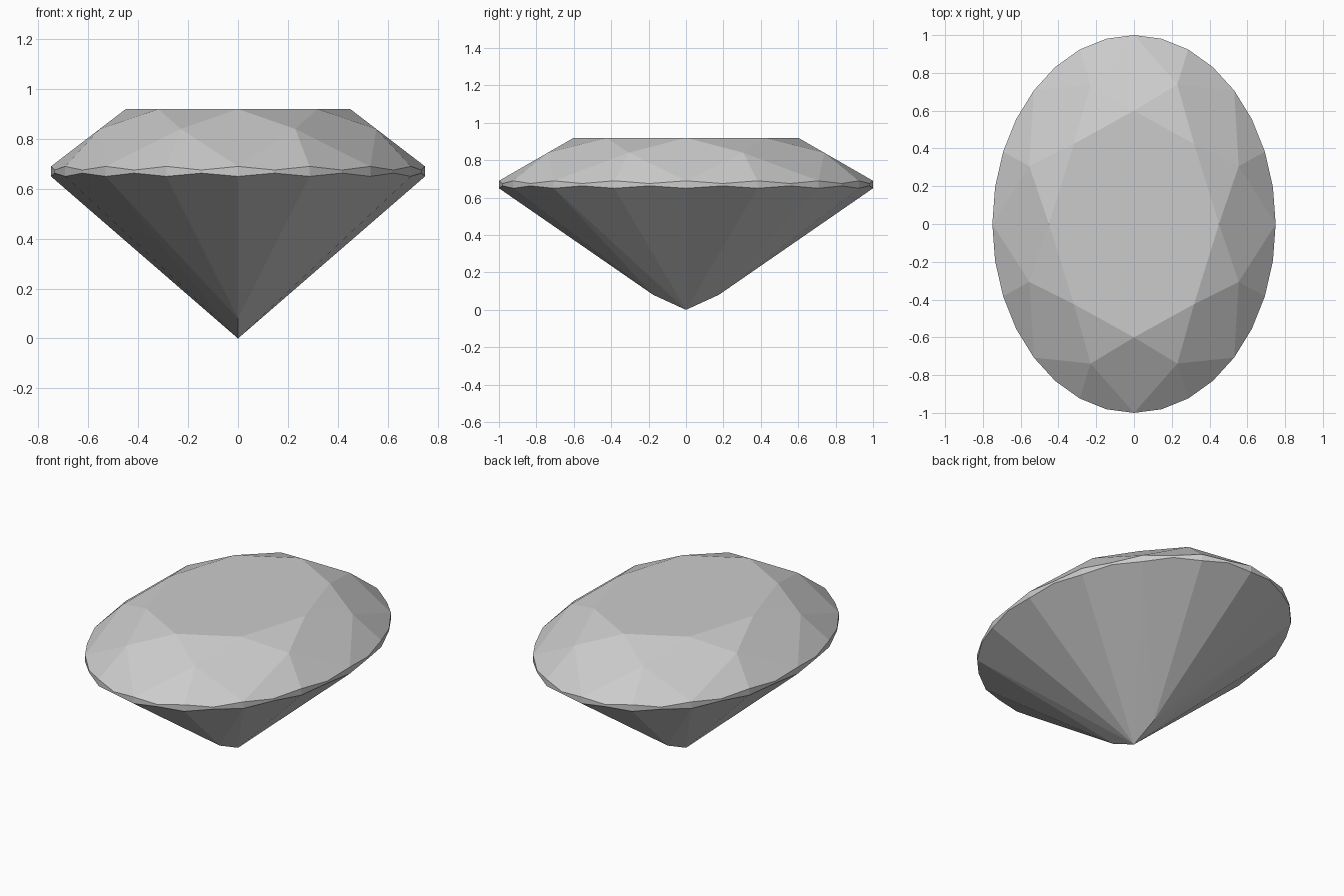
import bpy, bmesh
from math import sin, cos, tau

if "Cube" in bpy.data.objects:
    bpy.data.objects.remove(bpy.data.objects["Cube"])

N = 32
bm = bmesh.new()


def point(i, r, z):
    a = tau * i / N
    return bm.verts.new((0.75 * r * sin(a), r * cos(a), z))


def face(*verts):
    bm.faces.new(verts)


# Rings: table, crown break points, scalloped girdle edges
table = [point(i, 0.6, 0.92) for i in range(0, N, 4)]
mid = [point(i + 2, 0.8, 0.84) for i in range(0, N, 4)]
top = [point(i, 1, 0.6755 if i % 2 else 0.69) for i in range(N)]
low = [point(i, 1, 0.663 if i % 2 else 0.65) for i in range(N)]

# Culet and the two ends of the short keel
culet = point(0, 0, 0)
keel_back = point(0, 0.175, 0.08)
keel_front = point(16, 0.175, 0.08)

# Crown: table, star, kite and upper girdle facets
face(*table)
for k in range(8):
    n, g = (k + 1) % 8, 4 * k
    face(table[k], table[n], mid[k])
    face(table[k], mid[k], top[g], mid[k - 1])
    face(mid[k], top[g], top[g + 1], top[g + 2])
    face(mid[k], top[g + 2], top[g + 3], top[(g + 4) % N])

# Girdle band
for i in range(N):
    j = (i + 1) % N
    face(top[i], top[j], low[j], low[i])

# Pavilion: long ends fan to the keel, flanks fan to the culet
for i in range(0, N, 2):
    if i < 4 or i >= 28:
        tip = keel_back
    elif 12 <= i < 20:
        tip = keel_front
    else:
        tip = culet
    face(tip, low[i], low[i + 1], low[(i + 2) % N])
for tip, a, b in ((keel_back, 28, 4), (keel_front, 12, 20)):
    face(culet, tip, low[a])
    face(culet, tip, low[b])

bmesh.ops.recalc_face_normals(bm, faces=bm.faces)
mesh = bpy.data.meshes.new("oval_gem")
bm.to_mesh(mesh)
bm.free()
bpy.context.collection.objects.link(bpy.data.objects.new("oval_gem", mesh))
